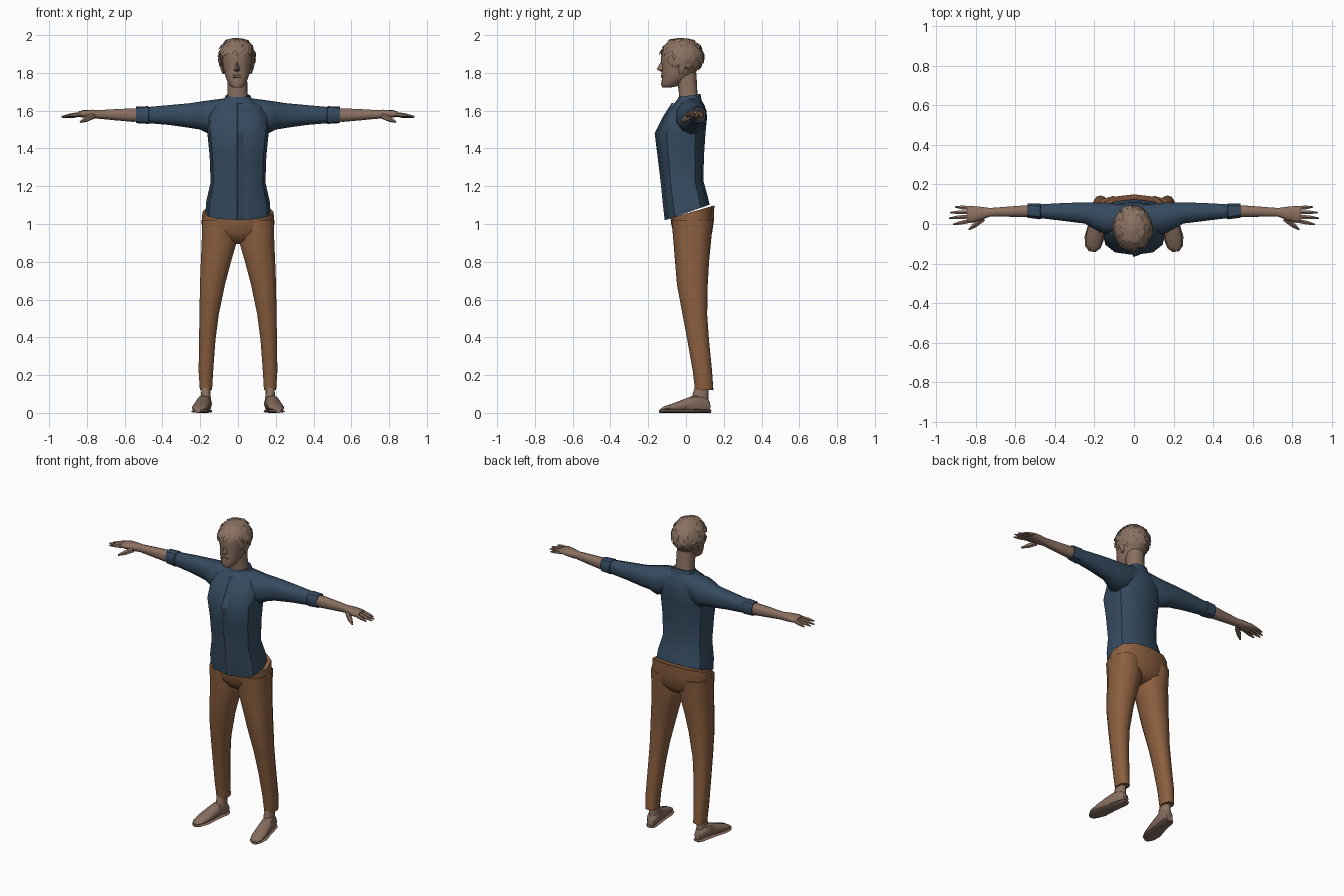
import bpy, bmesh, math, random
from mathutils import Vector

if "Cube" in bpy.data.objects:
    bpy.data.objects.remove(bpy.data.objects["Cube"])

random.seed(4)


def material(name, rgb):
    m = bpy.data.materials.new(name)
    m.diffuse_color = (*rgb, 1)
    m.use_nodes = True
    m.node_tree.nodes["Principled BSDF"].inputs["Base Color"].default_value = m.diffuse_color
    return m


SKIN = material("warm_skin", (0.26, 0.165, 0.12))
HAIR = material("soft_brown_hair", (0.25, 0.165, 0.12))
SHIRT = material("navy_cloth", (0.036, 0.07, 0.115))
PANTS = material("brown_cloth", (0.26, 0.115, 0.05))
SHOE = material("shoe_brown", (0.24, 0.155, 0.115))


def finish(bm, name, mat, angle=50):
    bmesh.ops.recalc_face_normals(bm, faces=bm.faces)
    me = bpy.data.meshes.new(name)
    bm.to_mesh(me)
    bm.free()
    me.materials.append(mat)
    ob = bpy.data.objects.new(name, me)
    bpy.context.collection.objects.link(ob)
    bpy.ops.object.select_all(action='DESELECT')
    ob.select_set(True)
    bpy.context.view_layer.objects.active = ob
    bpy.ops.object.shade_smooth_by_angle(angle=math.radians(angle))
    return ob


def ellipse(n, p):
    """Unit superellipse starting at the front (0, -1)."""
    out = []
    for i in range(n):
        a = 2 * math.pi * i / n - math.pi / 2
        c, s = math.cos(a), math.sin(a)
        out.append((math.copysign(abs(c) ** p, c), math.copysign(abs(s) ** p, s)))
    return out


def loft(name, rings, mat, angle=50, caps=True):
    bm = bmesh.new()
    vs = [[bm.verts.new(p) for p in r] for r in rings]
    n = len(vs[0])
    for a, b in zip(vs, vs[1:]):
        for i in range(n):
            bm.faces.new((a[i], a[(i + 1) % n], b[(i + 1) % n], b[i]))
    if caps:
        bm.faces.new(vs[0])
        bm.faces.new(vs[-1])
    return finish(bm, name, mat, angle)


def upright(rows, n=12, p=0.8):
    """Rows of (z, left x, right x, front y, back y, tilt towards the back)."""
    return [[((l + r) / 2 + u * (r - l) / 2, (f + b) / 2 + v * (b - f) / 2, z + t * v)
             for u, v in ellipse(n, p)] for z, l, r, f, b, t in rows]


def sideways(rows, s, n=10, p=0.85):
    """Rows of (x, front y, back y, bottom z, top z) along an arm."""
    return [[(s * x, (f + b) / 2 + u * (b - f) / 2, (lo + hi) / 2 + v * (hi - lo) / 2)
             for u, v in ellipse(n, p)] for x, f, b, lo, hi in rows]


def spike(name, a, b, r0, r1, mat, n=6):
    """Tapered finger-like shape between two points."""
    a, b = Vector(a), Vector(b)
    q = (b - a).to_track_quat('Z', 'Y')
    rings = [[a.lerp(b, t) + q @ Vector((u * r, v * r, 0)) for u, v in ellipse(n, 1)]
             for t, r in ((0, r0), (0.55, r0 * 0.95), (1, r1))]
    return loft(name, rings, mat)


# Shirt body, with a hem that drops at the front
loft("shirt_body", upright([
    (1.062, -.172, .172, -.105, .125, .040), (1.12, -.168, .168, -.115, .115, .025),
    (1.22, -.145, .145, -.125, .092, .01), (1.36, -.150, .150, -.142, .095, 0),
    (1.48, -.162, .162, -.157, .103, 0), (1.57, -.165, .165, -.112, .112, 0),
    (1.625, -.13, .13, -.075, .100, 0), (1.66, -.075, .075, -.045, .08, 0),
    (1.68, -.062, .062, -.035, .072, .008)], 12, .75), SHIRT, 35)

# Collar and the overlapping front edge of the shirt
loft("collar", upright([(1.655, -.075, .075, -.05, .082, .008), (1.68, -.066, .066, -.04, .076, .008),
                        (1.675, -.052, .052, -.028, .062, .008)]), SHIRT, 35, False)
bm = bmesh.new()
strip = [[bm.verts.new((x, y, z)) for x, dy in ((-.006, .0), (-.002, -.006), (.03, .004))
          for y in (yf + dy,)] for z, yf in
         ((1.022, -.107), (1.10, -.116), (1.22, -.128), (1.36, -.145), (1.48, -.16), (1.57, -.115), (1.64, -.07))]
for a, b in zip(strip, strip[1:]):
    for i in range(2):
        bm.faces.new((a[i], a[i + 1], b[i + 1], b[i]))
finish(bm, "shirt_front_edge", SHIRT, 30)

# Trousers: hips and two tapering legs
loft("trouser_hips", upright([
    (1.065, -.188, .188, -.082, .150, .033), (1.01, -.193, .193, -.078, .148, .012),
    (.95, -.188, .188, -.066, .138, 0), (.915, -.12, .12, -.045, .115, 0),
    (.895, -.05, .05, -.01, .08, 0)]), PANTS, 60)

for s, side in ((-1, "left"), (1, "right")):
    def part(name):
        return side + "_" + name

    leg = [(1.02, .02, .193, -.076, .142, 0), (.90, .004, .196, -.066, .132, 0),
           (.80, .034, .200, -.058, .122, 0), (.68, .066, .204, -.048, .115, 0),
           (.52, .100, .206, -.018, .112, 0), (.38, .118, .208, .008, .122, 0),
           (.22, .130, .210, .036, .138, 0), (.12, .136, .203, .048, .145, 0)]
    loft(part("trouser_leg"), upright([(z, *sorted((s * a, s * b)), f, k, t)
                                       for z, a, b, f, k, t in leg], 10), PANTS, 60)

    # Sleeve with a rolled cuff
    loft(part("sleeve"), sideways([
        (.05, -.04, .10, 1.53, 1.668), (.15, -.055, .112, 1.475, 1.655), (.20, -.03, .112, 1.50, 1.648),
        (.25, .0, .112, 1.508, 1.64), (.36, .014, .108, 1.524, 1.63), (.49, .030, .100, 1.535, 1.618)], s), SHIRT, 60)
    loft(part("rolled_cuff"), sideways([
        (.47, .026, .100, 1.536, 1.617), (.475, .022, .106, 1.530, 1.624), (.54, .030, .104, 1.534, 1.621),
        (.537, .038, .096, 1.545, 1.608)], s), SHIRT, 35)

    # Forearm and palm
    loft(part("forearm"), sideways([
        (.48, .036, .098, 1.543, 1.612), (.56, .034, .095, 1.541, 1.612), (.65, .036, .088, 1.549, 1.608),
        (.73, .036, .082, 1.557, 1.603), (.77, .020, .088, 1.558, 1.605),
        (.82, .004, .093, 1.563, 1.603), (.845, .008, .090, 1.568, 1.596)], s), SKIN, 60)

    # Fingers and thumb
    for i, (y, ty, x, z) in enumerate(((.016, -.002, .915, 1.572), (.038, .030, .935, 1.568),
                                       (.060, .058, .93, 1.566), (.081, .086, .905, 1.565))):
        spike(part("finger_%d" % (i + 1)), (s * .83, y, 1.582), (s * x, ty, z), .0115, .004, SKIN)
    spike(part("thumb"), (s * .765, .025, 1.572), (s * .835, -.028, 1.540), .015, .005, SKIN)

    # Ankle
    loft(part("ankle"), upright([
        (.04, *sorted((s * .142, s * .198)), .03, .12, 0), (.10, *sorted((s * .145, s * .195)), .035, .118, 0),
        (.17, *sorted((s * .150, s * .192)), .058, .122, 0)], 8), SKIN, 60)

    # Shoe upper and sole, turned outward along heel-to-toe
    heel, toe = Vector((s * .166, .125, 0)), Vector((s * .212, -.135, 0))
    d = (toe - heel).normalized()
    w = Vector((-d.y, d.x, 0))

    def shoe_rings(rows):
        return [[heel.lerp(toe, t) + w * (u * hw) + Vector((0, 0, (lo + hi) / 2 + v * (hi - lo) / 2))
                 for u, v in ellipse(8, .75)] for t, hw, lo, hi in rows]
    loft(part("shoe"), shoe_rings([
        (.0, .022, .01, .06), (.08, .033, .01, .085), (.30, .035, .01, .095), (.5, .040, .01, .075),
        (.75, .044, .01, .05), (.92, .036, .01, .035), (1.0, .016, .01, .022)]), SHOE, 55)
    loft(part("sole"), shoe_rings([
        (-.02, .022, 0, .018), (.08, .036, 0, .018), (.45, .040, 0, .016), (.75, .050, 0, .016),
        (.93, .040, 0, .016), (1.02, .016, 0, .016)]), SHOE, 40)

    # Ear
    loft(part("ear"), upright([
        (1.795, *sorted((s * .066 - .005, s * .078 - .005)), -.035, -.015, 0),
        (1.825, *sorted((s * .07 - .005, s * .090 - .005)), -.04, -.002, 0),
        (1.855, *sorted((s * .07 - .005, s * .088 - .005)), -.035, -.005, 0)], 6), SKIN, 60)

# Neck and head
loft("neck", upright([(1.64, -.062, .058, -.035, .07, 0), (1.70, -.056, .05, -.038, .06, 0),
                      (1.80, -.056, .048, -.055, .055, 0)]), SKIN, 60)
loft("head", upright([
    (1.722, -.028, .020, -.125, -.085, 0), (1.735, -.045, .036, -.132, -.04, -.004),
    (1.765, -.062, .052, -.128, .0, 0), (1.80, -.074, .064, -.130, .05, 0),
    (1.835, -.080, .070, -.126, .068, 0), (1.87, -.085, .075, -.134, .075, 0),
    (1.93, -.085, .075, -.125, .075, 0), (1.975, -.055, .045, -.085, .04, 0)], 14, .9), SKIN, 60)

# Nose and mouth
bm = bmesh.new()
n = [bm.verts.new(p) for p in ((-.005, -.128, 1.866), (-.023, -.122, 1.812), (.013, -.122, 1.812),
                               (-.005, -.156, 1.820), (-.005, -.126, 1.803))]
for f in ((0, 1, 3), (0, 3, 2), (1, 4, 3), (4, 2, 3)):
    bm.faces.new([n[i] for i in f])
finish(bm, "nose", SKIN, 40)
spike("lips", (-.026, -.125, 1.782), (.016, -.125, 1.782), .009, .007, SKIN)

# Hair cap over the skull, open at the face
C, R = Vector((-.006, -.022, 1.885)), Vector((.096, .113, .103))


def scalp(az, el, k=1.0):
    return C + Vector((math.sin(az) * math.cos(el) * R.x, math.cos(az) * math.cos(el) * R.y,
                       math.sin(el) * R.z)) * k


bm = bmesh.new()
bmesh.ops.create_icosphere(bm, subdivisions=3, radius=1)
for v in bm.verts:
    v.co = C + Vector(a * b for a, b in zip(v.co, R)) * random.uniform(.95, 1.01)
gone = [f for f in bm.faces if (lambda c: c.z < 1.815 or (c.y < -.06 and c.z < 1.90))(f.calc_center_median())]
bmesh.ops.delete(bm, geom=gone, context='FACES')
finish(bm, "hair_cap", HAIR, 40)

# Layered pointed locks; azimuth 0 is the back of the head
bm = bmesh.new()
for row, (el, count) in enumerate(((1.25, 8), (.85, 15), (.45, 20), (.1, 22), (-.2, 22))):
    for i in range(count):
        az = 2 * math.pi * (i + random.random() * .7) / count
        front = -math.cos(az)
        length = random.uniform(.45, .65)
        low = .0 if front > .55 else (-.55 if front > .1 else -.85)
        if el - length < low:
            length = el - low - random.uniform(0, .12)
        if length < .2:
            continue
        twist, wide = random.uniform(-.25, .25), random.uniform(.13, .19) / max(.45, math.cos(el))
        lift = random.uniform(1.03, 1.075)
        a = [bm.verts.new(scalp(az + d, el, .99)) for d in (-wide * .7, wide * .7)]
        b = [bm.verts.new(scalp(az + twist * .5 + d, el - length * .5, lift)) for d in (-wide, wide)]
        tip = bm.verts.new(scalp(az + twist, el - length, lift + random.uniform(-.03, .03)))
        bm.faces.new((a[0], b[0], b[1], a[1]))
        bm.faces.new((b[0], tip, b[1]))
finish(bm, "hair_locks", HAIR, 30)
